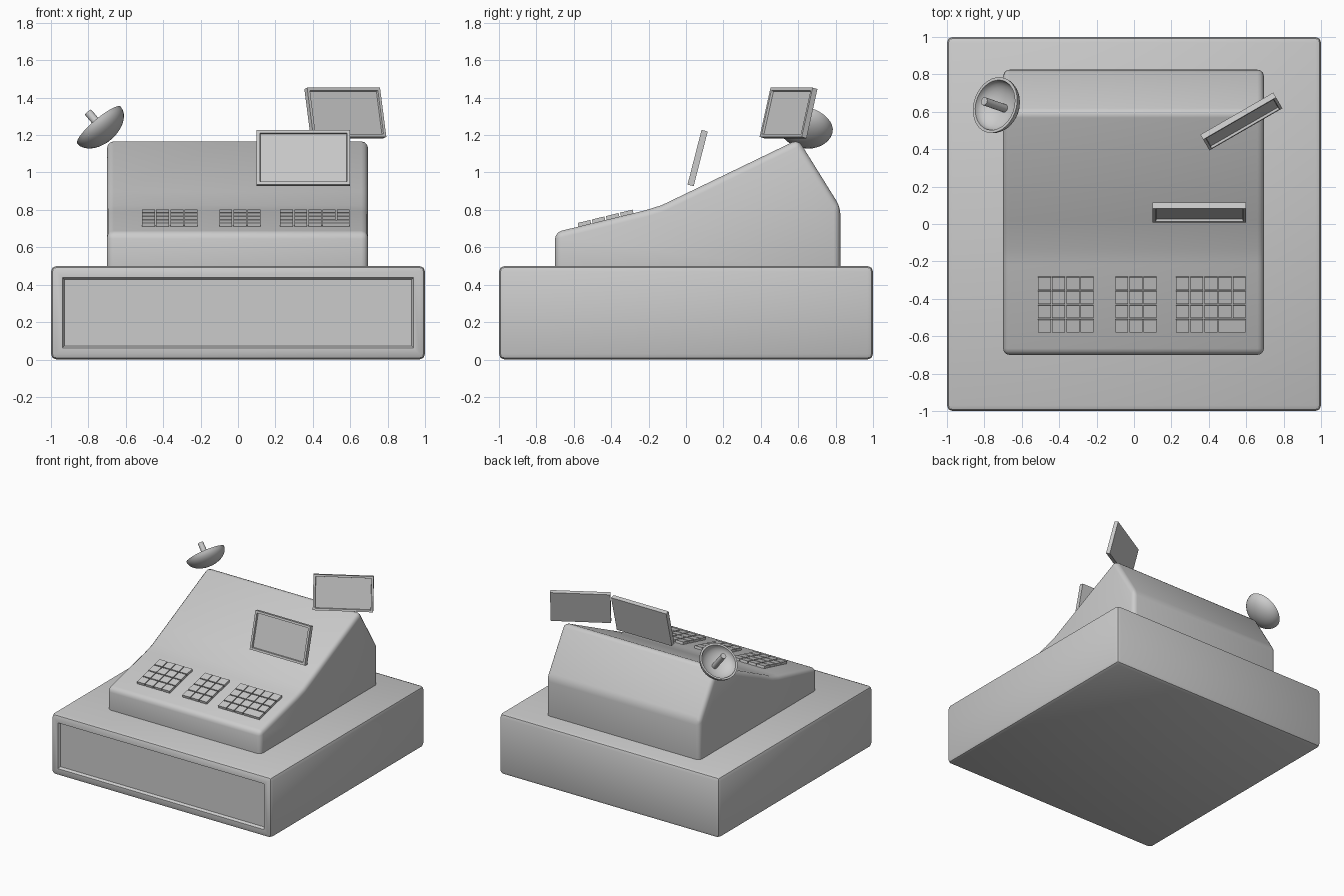
import bpy, bmesh, math
from mathutils import Matrix, Vector

if "Cube" in bpy.data.objects:
    bpy.data.objects.remove(bpy.data.objects["Cube"])


def finish(bm, name, matrix=None, smooth=True):
    bmesh.ops.recalc_face_normals(bm, faces=bm.faces)
    me = bpy.data.meshes.new(name)
    bm.to_mesh(me)
    bm.free()
    ob = bpy.data.objects.new(name, me)
    bpy.context.collection.objects.link(ob)
    if matrix:
        ob.matrix_world = matrix
    if smooth:
        bpy.ops.object.select_all(action='DESELECT')
        ob.select_set(True)
        bpy.context.view_layer.objects.active = ob
        bpy.ops.object.shade_smooth_by_angle(angle=math.radians(35))
    return ob


def add_box(bm, size, centre=(0, 0, 0), rot=Matrix.Identity(4)):
    m = Matrix.Translation(centre) @ rot @ Matrix.Diagonal((*size, 1))
    bmesh.ops.create_cube(bm, size=1, matrix=m)


def recess_front(bm, border, slant, depth):
    bm.normal_update()
    face = max((f for f in bm.faces if f.normal.y < -0.99), key=lambda f: f.calc_area())
    bmesh.ops.inset_region(bm, faces=[face], thickness=border)
    bmesh.ops.inset_region(bm, faces=[face], thickness=slant, depth=-depth)


def bevel_sharp(bm, width, segments):
    bm.normal_update()
    edges = [e for e in bm.edges if e.calc_face_angle(0) > math.radians(29)]
    bmesh.ops.bevel(bm, geom=edges, offset=width, segments=segments,
                    profile=0.5, affect='EDGES', clamp_overlap=True)


# Drawer base with recessed front panel
bm = bmesh.new()
add_box(bm, (2, 2, 0.5), (0, 0, 0.25))
bevel_sharp(bm, 0.03, 2)
recess_front(bm, 0.045, 0.016, 0.02)
finish(bm, "drawer_base")

# Sloped register body: side profile (y, z) extruded across x
profile = [(-0.70, 0.42), (-0.70, 0.68), (-0.22, 0.797), (-0.13, 0.825), (0.02, 0.897),
           (0.60, 1.177), (0.825, 0.815), (0.825, 0.42)]
bm = bmesh.new()
side = bm.faces.new([bm.verts.new((-0.70, y, z)) for y, z in profile])
ext = bmesh.ops.extrude_face_region(bm, geom=[side])
bmesh.ops.translate(bm, vec=(1.395, 0, 0),
                    verts=[v for v in ext["geom"] if isinstance(v, bmesh.types.BMVert)])
bmesh.ops.recalc_face_normals(bm, faces=bm.faces)
bevel_sharp(bm, 0.035, 3)
finish(bm, "register_body")

# Key blocks lying on the front slope
tilt = math.atan2(0.117, 0.48)
PITCH, KEY = 0.0758, 0.069


def key_block(name, left, columns, wide_key=False):
    bm = bmesh.new()
    for row in range(4):
        y = -0.542 + row * 0.0755
        z = 0.68 + (y + 0.70) * math.tan(tilt) + 0.005
        for c in range(columns):
            x, w = left + c * PITCH + KEY / 2, KEY
            if wide_key and row == 0:
                if c == columns - 1:
                    continue
                if c == columns - 2:
                    x, w = x + PITCH / 2, KEY + PITCH
            add_box(bm, (w, KEY, 0.03), (x, y, z), Matrix.Rotation(tilt, 4, 'X'))
    finish(bm, name, smooth=False)


key_block("left_keys", -0.513, 4)
key_block("middle_keys", -0.10, 3)
key_block("right_keys", 0.225, 5, wide_key=True)


# Two leaning screens with recessed displays
def screen(name, centre, turn, scale):
    bm = bmesh.new()
    add_box(bm, (0.5, 0.034, 0.302))
    recess_front(bm, 0.024, 0.004, 0.014)
    m = (Matrix.Translation(centre) @ Matrix.Rotation(math.radians(turn), 4, 'Z')
         @ Matrix.Rotation(math.radians(-14.4), 4, 'X') @ Matrix.Scale(scale, 4))
    finish(bm, name, m, smooth=False)


screen("cashier_screen", (0.35, 0.062, 1.077), 0, 1.0)
screen("rear_screen", (0.574, 0.548, 1.318), 30, 0.9)

# Dish on the back left corner: lathed bowl with inner wall, and a centre peg
axis = Vector((-0.63, 0.22, 0.74)).normalized()
dish_matrix = (Matrix.Translation((-0.743, 0.636, 1.253))
               @ axis.to_track_quat('Z', 'Y').to_matrix().to_4x4())
R, D, T, N = 0.153, 0.097, 0.016, 8
arc = [math.pi / 2 * i / N for i in range(N + 1)]
outline = [(R * math.sin(a), -D * math.cos(a)) for a in arc]
outline += [((R - T) * math.sin(a), -(D - T) * math.cos(a)) for a in reversed(arc)]
bm = bmesh.new()
pts = [bm.verts.new((r, 0, z)) for r, z in outline]
edges = [bm.edges.new(p) for p in zip(pts, pts[1:])]
bmesh.ops.spin(bm, geom=pts + edges, axis=(0, 0, 1), cent=(0, 0, 0),
               angle=math.tau, steps=32, use_merge=True)
bmesh.ops.remove_doubles(bm, verts=bm.verts, dist=1e-4)
finish(bm, "dish_bowl", dish_matrix)

bm = bmesh.new()
bmesh.ops.create_cone(bm, cap_ends=True, segments=16, radius1=0.022, radius2=0.022,
                      depth=0.18, matrix=Matrix.Translation((0, 0, 0.002)))
finish(bm, "dish_peg", dish_matrix)
